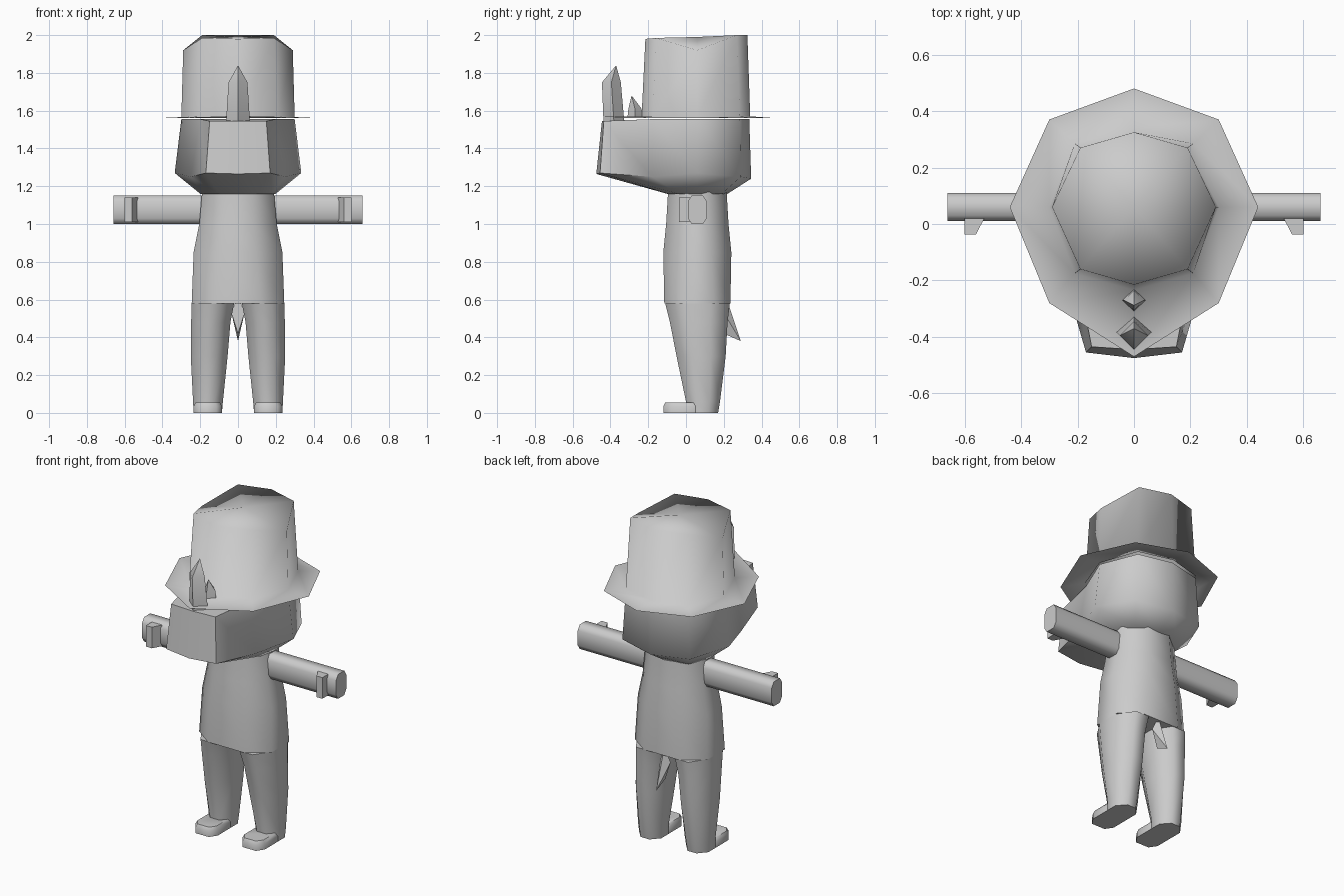
import bpy, bmesh, math

if "Cube" in bpy.data.objects:
    bpy.data.objects.remove(bpy.data.objects["Cube"])

GREY = bpy.data.materials.new("plain_grey")
GREY.diffuse_color = (0.6, 0.6, 0.6, 1)
GREY.use_nodes = True
GREY.node_tree.nodes["Principled BSDF"].inputs["Base Color"].default_value = GREY.diffuse_color


def loft(name, rings, cap_start=True, cap_end=True, tip=None, angle=180):
    """Skin a list of equal-length point rings; optional fan to a tip."""
    bm = bmesh.new()
    loops = [[bm.verts.new(p) for p in ring] for ring in rings]
    n = len(loops[0])
    for a, b in zip(loops, loops[1:]):
        for i in range(n):
            j = (i + 1) % n
            bm.faces.new((a[i], a[j], b[j], b[i]))
    if cap_start:
        bm.faces.new(loops[0][::-1])
    if tip:
        t = bm.verts.new(tip)
        for i in range(n):
            bm.faces.new((loops[-1][i], loops[-1][(i + 1) % n], t))
    elif cap_end:
        bm.faces.new(loops[-1])
    bmesh.ops.recalc_face_normals(bm, faces=bm.faces)
    me = bpy.data.meshes.new(name)
    bm.to_mesh(me)
    bm.free()
    me.materials.append(GREY)
    ob = bpy.data.objects.new(name, me)
    bpy.context.collection.objects.link(ob)
    bpy.ops.object.select_all(action='DESELECT')
    ob.select_set(True)
    bpy.context.view_layer.objects.active = ob
    bpy.ops.object.shade_smooth_by_angle(angle=math.radians(angle))
    return ob


def mirrored(half):
    """Complete a half outline given front to back as (x, y, z)."""
    return half + [(-x, y, z) for x, y, z in reversed(half) if x > 0]


def box_ring(x0, x1, y0, y1, z, k=0.3):
    """Rectangle with cut corners."""
    dx, dy = (x1 - x0) * k, (y1 - y0) * k
    return [(x0 + dx, y0, z), (x1 - dx, y0, z), (x1, y0 + dy, z), (x1, y1 - dy, z),
            (x1 - dx, y1, z), (x0 + dx, y1, z), (x0, y1 - dy, z), (x0, y0 + dy, z)]


# Hat: brim edge, crown base, crown rim, top centre
brim = mirrored([(0, -.47, 1.57), (.3, -.28, 1.56), (.44, .06, 1.56), (.3, .37, 1.56), (0, .48, 1.56)])
base = mirrored([(0, -.235, 1.57), (.21, -.175, 1.57), (.3, .06, 1.565), (.21, .285, 1.57), (0, .34, 1.57)])
rim = mirrored([(0, -.215, 1.98), (.19, -.16, 1.985), (.29, .06, 1.92), (.19, .27, 2), (0, .325, 2)])
loft("hat", [brim, base, rim], cap_start=False, tip=(0, .06, 1.99))

# Head with forward snout
head_top = mirrored([(0, -.445, 1.545), (.15, -.435, 1.545), (.2, -.18, 1.555),
                     (.3, .06, 1.555), (.21, .285, 1.555), (0, .335, 1.555)])
jaw = mirrored([(0, -.475, 1.265), (.17, -.455, 1.27), (.25, -.18, 1.25),
                (.335, .06, 1.27), (.23, .29, 1.25), (0, .345, 1.24)])
neck = mirrored([(0, -.10, 1.16), (.1, -.095, 1.16), (.18, -.04, 1.16),
                 (.2, .06, 1.16), (.15, .19, 1.16), (0, .22, 1.16)])
loft("head", [head_top, jaw, neck], angle=70)

# Torso
loft("torso", [box_ring(-.19, .19, -.095, .215, 1.17),
               box_ring(-.205, .205, -.105, .225, 1.0),
               box_ring(-.235, .235, -.12, .24, .85),
               box_ring(-.245, .245, -.115, .235, .58, .25)], angle=60)

# Legs, feet and arms, one per side
for s, side in ((-1, "left"), (1, "right")):
    leg = [box_ring(.02, .245, -.11, .232, .58), box_ring(.04, .248, -.085, .22, .48),
           box_ring(.055, .25, -.05, .21, .3), box_ring(.08, .238, 0, .18, .06),
           box_ring(.085, .235, 0, .17, 0)]
    loft(side + "_leg", [[(s * x, y, z) for x, y, z in r] for r in leg], angle=80)

    foot = [box_ring(.085, .235, -.12, .1, 0, .2), box_ring(.085, .235, -.12, .1, .035, .2),
            box_ring(.095, .225, -.11, .08, .055, .2)]
    loft(side + "_foot", [[(s * x, y, z) for x, y, z in r] for r in foot], angle=60)

    arm = box_ring(.01, .11, 1.0, 1.15, 0, .2)
    loft(side + "_arm", [[(s * x, y, z) for y, z, _ in arm] for x in (.15, .66)], angle=60)

    thumb = [(.53, .02), (.56, -.037), (.60, -.037), (.60, .02)]
    loft(side + "_thumb", [[(s * x, y, z) for x, y in thumb] for z in (1.01, 1.14)], angle=40)


def diamond(rx, ry, y, z):
    return [(0, y - ry, z), (rx, y, z), (0, y + ry, z), (-rx, y, z)]


# Horns on the snout
loft("large_horn", [diamond(.063, .055, -.382, 1.545), diamond(.05, .05, -.395, 1.75)],
     tip=(0, -.37, 1.84), angle=60)
loft("small_horn", [diamond(.042, .04, -.27, 1.56), diamond(.036, .035, -.27, 1.61)],
     tip=(0, -.288, 1.68), angle=60)

# Tail spike
loft("tail", [[(-.035, .2, .53), (0, .2, .42), (.035, .2, .53), (0, .21, .62)]],
     tip=(0, .29, .38), angle=40)
